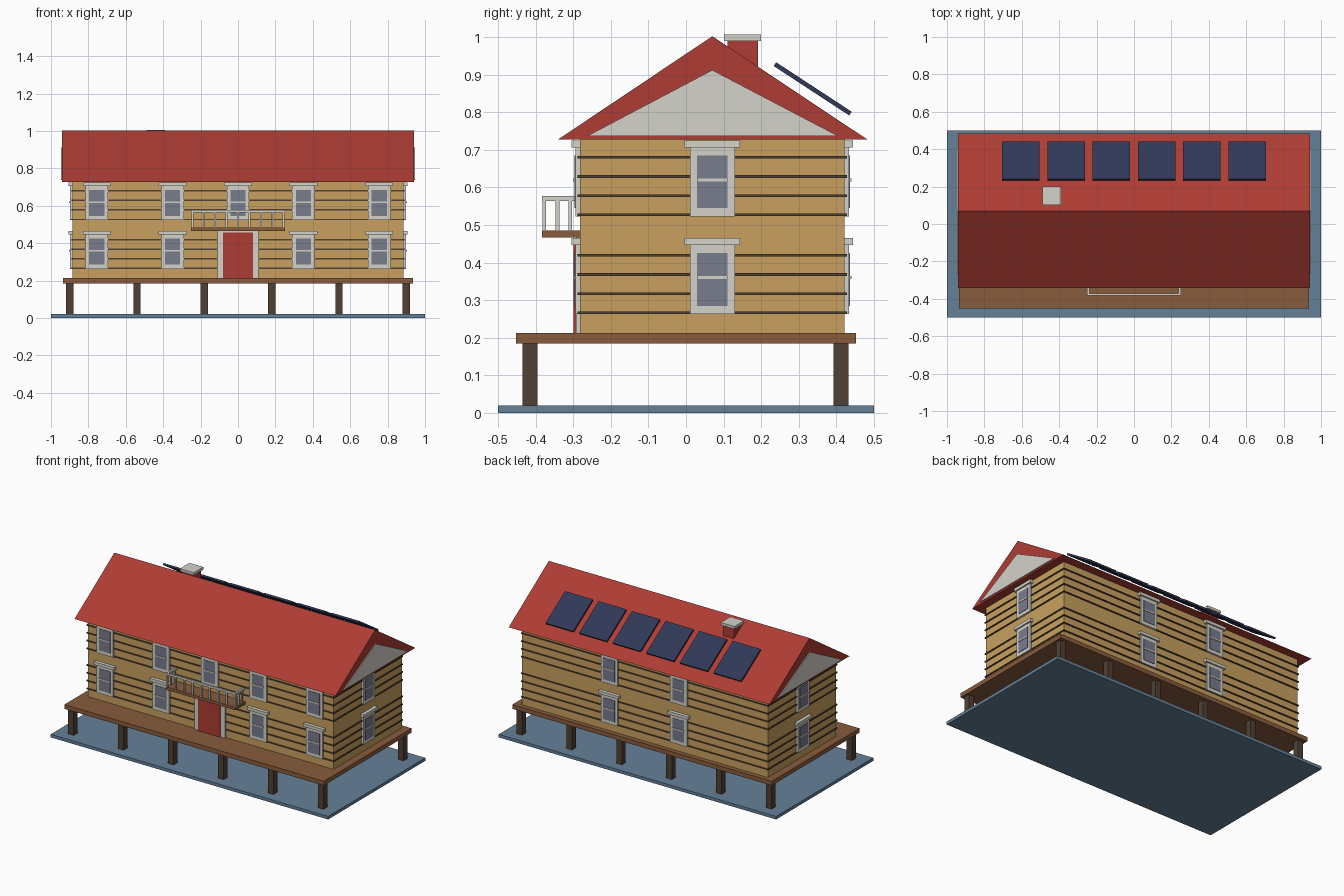
import bpy, math
from mathutils import Matrix, Vector

if "Cube" in bpy.data.objects:
    bpy.data.objects.remove(bpy.data.objects["Cube"])


def mat(name, rgb):
    m = bpy.data.materials.new(name)
    lin = [((c / 255 + 0.055) / 1.055) ** 2.4 for c in rgb]
    m.diffuse_color = (*lin, 1)
    m.use_nodes = True
    m.node_tree.nodes["Principled BSDF"].inputs["Base Color"].default_value = m.diffuse_color
    return m


WATER = mat("slate_blue", (101, 129, 153))
DECK = mat("deck_brown", (137, 92, 60))
DARK = mat("dark_brown", (80, 64, 52))
LOG = mat("log_tan", (200, 160, 94))
RED = mat("barn_red", (174, 60, 52))
TRIM = mat("trim_grey", (212, 210, 202))
GLASS = mat("glass_grey", (120, 125, 140))
PANEL = mat("panel_navy", (48, 56, 86))


def mesh(name, verts, faces, m):
    me = bpy.data.meshes.new(name)
    me.from_pydata(verts, [], faces)
    me.materials.append(m)
    ob = bpy.data.objects.new(name, me)
    bpy.context.collection.objects.link(ob)
    return ob


def box(name, x, y, z, m, mx=None):
    """Box from (min, max) ranges, optionally transformed by a matrix."""
    v = [Vector((a, b, c)) for a in x for b in y for c in z]
    if mx:
        v = [mx @ p for p in v]
    f = [(0, 1, 3, 2), (4, 6, 7, 5), (0, 4, 5, 1), (2, 3, 7, 6), (0, 2, 6, 4), (1, 5, 7, 3)]
    return mesh(name, v, f, m)


def prism(name, tri, x0, x1, m):
    """Triangle given in (y, z), extruded along x."""
    v = [(x, y, z) for x in (x0, x1) for y, z in tri]
    return mesh(name, v, [(0, 2, 1), (3, 4, 5), (0, 1, 4, 3), (1, 2, 5, 4), (2, 0, 3, 5)], m)


WX, Y0, Y1, YC = 0.885, -0.282, 0.422, 0.07
FLOOR, EAVE = 0.213, 0.727

# Base, stilts and deck
box("base", (-1, 1), (-0.5, 0.5), (0, 0.02), WATER)
for i in range(6):
    x = -0.9 + 0.36 * i
    for y in (-0.415, 0.412):
        box("stilt", (x - 0.02, x + 0.02), (y - 0.02, y + 0.02), (0.02, 0.185), DARK)
box("deck", (-0.935, 0.935), (-0.452, 0.452), (0.185, FLOOR), DECK)

# Walls with dark log seams
box("walls", (-WX, WX), (Y0, Y1), (FLOOR, EAVE), LOG)
for z0 in (0.266, 0.527):
    for i in range(4):
        z, e = z0 + 0.051 * i, 0.006
        box("log_seam", (-WX - e, WX + e), (Y0 - e, Y1 + e), (z - 0.0035, z + 0.0035), DARK)


# Windows: local x along the wall, local -y points outward
def window(px, py, z, ang):
    mx = Matrix.Translation((px, py, z)) @ Matrix.Rotation(ang, 4, 'Z')
    box("window_frame", (-0.06, 0.06), (-0.012, 0), (0, 0.183), TRIM, mx)
    box("window_glass", (-0.041, 0.041), (-0.0145, -0.005), (0.022, 0.162), GLASS, mx)
    box("window_bar", (-0.041, 0.041), (-0.018, -0.005), (0.093, 0.101), TRIM, mx)
    box("window_header", (-0.074, 0.074), (-0.022, 0), (0.183, 0.202), TRIM, mx)


for z in (0.263, 0.523):
    for x in (-0.755, -0.35, 0.35, 0.755):
        window(x, Y0, z, 0)
    for x in (-0.25, 0.25):
        window(x, Y1, z, math.pi)
    window(WX, YC, z, math.pi / 2)
    window(-WX, YC, z, -math.pi / 2)
window(0, Y0, 0.523, 0)

# Door
box("door_frame", (-0.11, 0.11), (Y0 - 0.011, Y0), (FLOOR, 0.468), TRIM)
box("door", (-0.08, 0.08), (Y0 - 0.017, Y0), (FLOOR, 0.457), RED)

# Balcony with railing
box("balcony_floor", (-0.25, 0.25), (-0.383, Y0), (0.466, 0.485), DECK)
box("front_rail", (-0.25, 0.25), (-0.383, -0.371), (0.564, 0.577), TRIM)
for i in range(9):
    x = -0.244 + 0.061 * i
    box("baluster", (x - 0.005, x + 0.005), (-0.382, -0.372), (0.485, 0.564), TRIM)
for s in (-0.244, 0.244):
    box("side_rail", (s - 0.006, s + 0.006), (-0.371, Y0), (0.564, 0.577), TRIM)
    for y in (-0.342, -0.308):
        box("side_baluster", (s - 0.005, s + 0.005), (y - 0.005, y + 0.005), (0.485, 0.564), TRIM)

# Roof and gable plates
prism("roof", [(-0.341, EAVE), (0.483, EAVE), (YC, 1.002)], -0.94, 0.94, RED)
gable = [(-0.262, 0.737), (0.404, 0.737), (YC, 0.912)]
prism("gable_right", gable, 0.938, 0.946, TRIM)
prism("gable_left", gable, -0.946, -0.938, TRIM)

# Chimney
box("chimney", (-0.48, -0.4), (0.11, 0.192), (0.87, 0.989), RED)
box("chimney_cap", (-0.49, -0.39), (0.101, 0.2), (0.989, 1.006), TRIM)

# Solar panels floating above the back slope
for i in range(6):
    mx = Matrix.Translation((-0.605 + 0.242 * i, 0.337, 0.862)) @ Matrix.Rotation(-math.radians(33.2), 4, 'X')
    box("solar_panel", (-0.1, 0.1), (-0.12, 0.12), (-0.006, 0.006), PANEL, mx)
